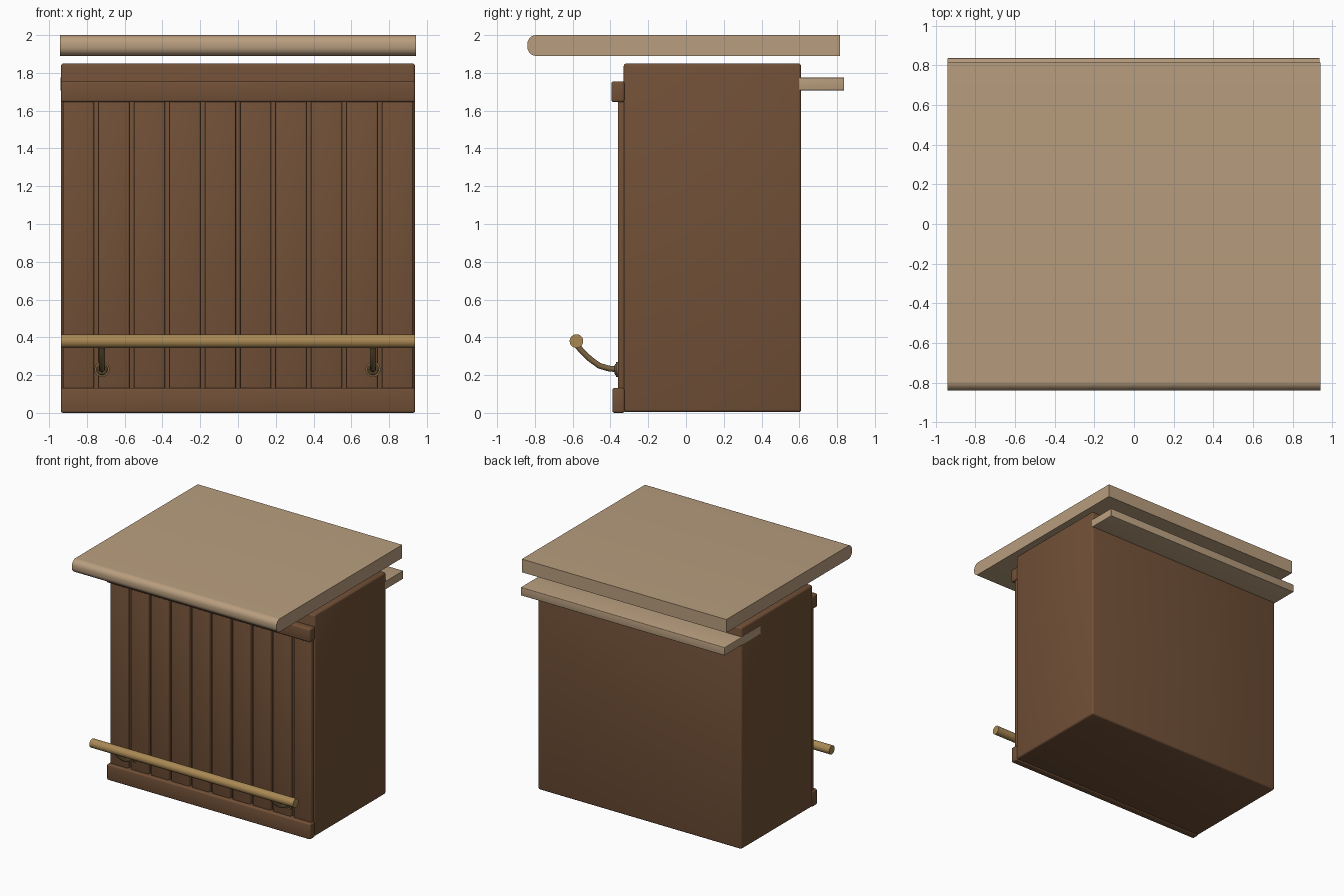
import bpy, math
from mathutils import Vector

if "Cube" in bpy.data.objects:
    bpy.data.objects.remove(bpy.data.objects["Cube"])


def material(name, rgb):
    m = bpy.data.materials.new(name)
    m.diffuse_color = (*rgb, 1)
    m.use_nodes = True
    m.node_tree.nodes["Principled BSDF"].inputs["Base Color"].default_value = m.diffuse_color
    return m


WOOD = material("dark_wood", (0.165, 0.08, 0.038))
TAN = material("light_wood", (0.48, 0.34, 0.21))
BRASS = material("brass", (0.40, 0.25, 0.09))
DARK_BRASS = material("aged_brass", (0.20, 0.125, 0.05))


def finish(obj, name, mat):
    obj.name = name
    obj.data.materials.clear()
    obj.data.materials.append(mat)
    bpy.ops.object.select_all(action='DESELECT')
    obj.select_set(True)
    bpy.context.view_layer.objects.active = obj
    if obj.type == 'MESH':
        bpy.ops.object.shade_smooth_by_angle(angle=math.radians(35))
    return obj


def box(name, lo, hi, mat, bevel=0.0):
    lo, hi = Vector(lo), Vector(hi)
    bpy.ops.mesh.primitive_cube_add(size=1, location=(lo + hi) / 2)
    o = bpy.context.object
    o.scale = hi - lo
    bpy.ops.object.transform_apply(location=False, rotation=False, scale=True)
    if bevel:
        b = o.modifiers.new("bevel", 'BEVEL')
        b.width, b.segments = bevel, 3
        bpy.ops.object.modifier_apply(modifier="bevel")
    return finish(o, name, mat)


def cylinder(name, loc, radius, depth, rot, mat, sides=32):
    bpy.ops.mesh.primitive_cylinder_add(vertices=sides, radius=radius, depth=depth,
                                        location=loc, rotation=rot)
    return finish(bpy.context.object, name, mat)


W = 0.938

# Cabinet body with front rails
box("cabinet_body", (-W, -0.33, 0.004), (W, 0.61, 1.85), WOOD, 0.015)
box("front_top_rail", (-W, -0.395, 1.645), (W, -0.325, 1.755), WOOD, 0.012)
box("front_bottom_rail", (-W, -0.39, 0), (W, -0.325, 0.132), WOOD, 0.012)

# Vertical front planks separated by grooves
pitch = 2 * W / 10
for i in range(10):
    cx = -W + pitch * (i + 0.5)
    box(f"front_plank_{i + 1}", (cx - 0.082, -0.36, 0.10),
        (cx + 0.082, -0.32, 1.67), WOOD, 0.008)

# Counter top: side profile with a rounded front edge, extruded along x
r, y0, y1, z0, z1 = 0.048, -0.84, 0.815, 1.89, 2.0
profile = [(y1, z0), (y1, z1)]
for cz, start in ((z1 - r, 90), (z0 + r, 180)):
    for k in range(9):
        a = math.radians(start + k * 90 / 8)
        profile.append((y0 + r + r * math.cos(a), cz + r * math.sin(a)))
n = len(profile)
verts = [(x, y, z) for x in (-0.942, 0.942) for y, z in profile]
faces = [tuple(range(n - 1, -1, -1)), tuple(range(n, 2 * n))]
faces += [(i, (i + 1) % n, n + (i + 1) % n, n + i) for i in range(n)]
mesh = bpy.data.meshes.new("counter_top")
mesh.from_pydata(verts, [], faces)
mesh.update()
top = bpy.data.objects.new("counter_top", mesh)
bpy.context.collection.objects.link(top)
finish(top, "counter_top", TAN)

# Rear shelf, let into the body
box("rear_shelf", (-0.941, 0.36, 1.707), (0.937, 0.837, 1.775), TAN, 0.004)

# Foot rail
cylinder("foot_rail", (0, -0.58, 0.38), 0.036, 2 * W, (0, math.pi / 2, 0), BRASS)

# Foot rail brackets: wall flange, collar ring and curved arm
for side, x in (("left", -0.72), ("right", 0.715)):
    cylinder(f"{side}_bracket_flange", (x, -0.362, 0.23), 0.04, 0.016,
             (math.pi / 2, 0, 0), DARK_BRASS)
    bpy.ops.mesh.primitive_torus_add(major_radius=0.022, minor_radius=0.008,
                                     major_segments=24, minor_segments=8,
                                     location=(x, -0.37, 0.23),
                                     rotation=(math.pi / 2, 0, 0))
    finish(bpy.context.object, f"{side}_bracket_collar", DARK_BRASS)
    curve = bpy.data.curves.new(f"{side}_bracket_arm", 'CURVE')
    curve.dimensions = '3D'
    curve.bevel_depth, curve.bevel_resolution = 0.016, 3
    curve.use_fill_caps = True
    path = [(-0.355, 0.23), (-0.41, 0.235), (-0.46, 0.25),
            (-0.51, 0.287), (-0.55, 0.325), (-0.575, 0.355)]
    spline = curve.splines.new('POLY')
    spline.points.add(len(path) - 1)
    for p, (y, z) in zip(spline.points, path):
        p.co = (x, y, z, 1)
    spline.use_smooth = True
    arm = bpy.data.objects.new(f"{side}_bracket_arm", curve)
    bpy.context.collection.objects.link(arm)
    finish(arm, f"{side}_bracket_arm", DARK_BRASS)
